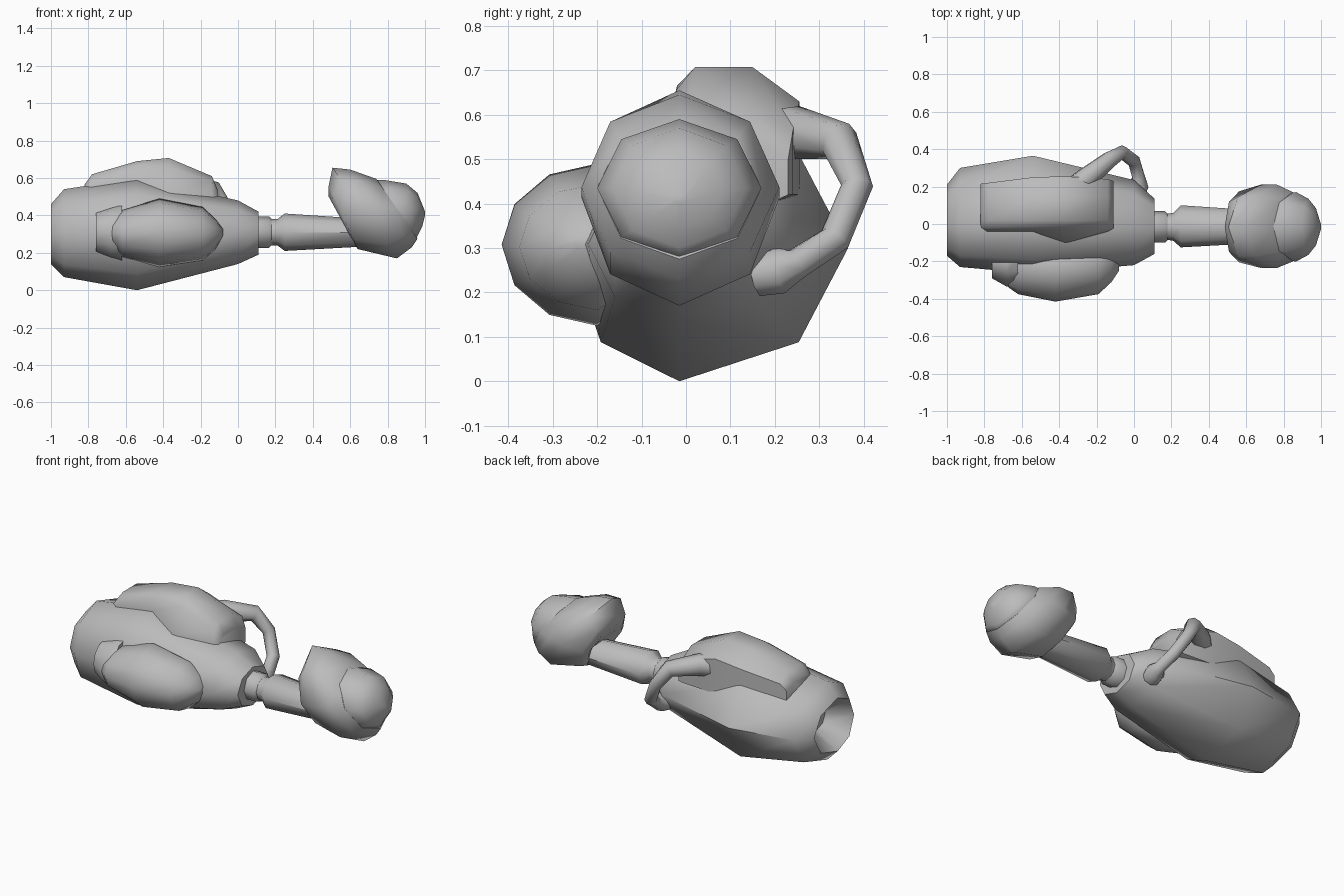
import bpy, bmesh, math
from mathutils import Vector

grey = bpy.data.materials.new("plain_grey")
grey.diffuse_color = (0.5, 0.5, 0.5, 1)
YC = -0.015  # shared axis of body, neck and head


def loft(name, rings, cap=True, angle=50):
    """Skin a list of equally long closed rings; close the ends."""
    bm = bmesh.new()
    rows = [[bm.verts.new(p) for p in r] for r in rings]
    n = len(rows[0])
    for a, b in zip(rows, rows[1:]):
        for i in range(n):
            j = (i + 1) % n
            bm.faces.new((a[i], a[j], b[j], b[i]))
    if cap:
        bm.faces.new(rows[0])
        bm.faces.new(rows[-1])
    bmesh.ops.remove_doubles(bm, verts=bm.verts, dist=0.0005)
    bmesh.ops.recalc_face_normals(bm, faces=bm.faces)
    me = bpy.data.meshes.new(name)
    bm.to_mesh(me)
    bm.free()
    ob = bpy.data.objects.new(name, me)
    bpy.context.collection.objects.link(ob)
    me.materials.append(grey)
    bpy.ops.object.select_all(action='DESELECT')
    ob.select_set(True)
    bpy.context.view_layer.objects.active = ob
    bpy.ops.object.shade_smooth_by_angle(angle=math.radians(angle))
    return ob


def oval(top, bottom, wf, wb, yc=YC, n=8):
    """Tilted oval ring: top and bottom are (x, z); wf / wb reach to -y / +y."""
    pts = []
    for k in range(n):
        a = 2 * math.pi * k / n
        t = (1 + math.cos(a)) / 2
        s = math.sin(a)
        pts.append((bottom[0] + (top[0] - bottom[0]) * t,
                    yc + s * (wb if s > 0 else wf),
                    bottom[1] + (top[1] - bottom[1]) * t))
    return pts


def upright(x, lo, hi, wf, wb, yc=YC, n=8):
    return oval((x, hi), (x, lo), wf, wb, yc, n)


# main body with a hollow rear end
loft("body", [upright(*r) for r in (
    (-0.86, 0.23, 0.37, 0.08, 0.10),
    (-1.0, 0.14, 0.46, 0.155, 0.225),
    (-0.93, 0.07, 0.54, 0.215, 0.315),
    (-0.54, 0.0, 0.60, 0.25, 0.38),
    (0.0, 0.14, 0.48, 0.205, 0.25),
    (0.11, 0.19, 0.42, 0.145, 0.15))])

# neck ring and shaft
loft("neck_ring", [upright(x, 0.31 - r, 0.31 + r, r, r) for x, r in (
    (0.08, 0.085), (0.165, 0.085), (0.18, 0.07), (0.21, 0.065))])
loft("shaft", [upright(*r) for r in (
    (0.18, 0.24, 0.38, 0.07, 0.07), (0.21, 0.24, 0.38, 0.075, 0.075),
    (0.25, 0.21, 0.41, 0.11, 0.115), (0.70, 0.235, 0.38, 0.085, 0.085))])

# tilted cup at the tip, with the rounded tip inside
loft("tip_cup", [oval(*r) for r in (
    ((0.53, 0.43), (0.60, 0.35), 0.09, 0.09),
    ((0.485, 0.50), (0.61, 0.27), 0.15, 0.15),
    ((0.485, 0.56), (0.64, 0.22), 0.19, 0.19),
    ((0.505, 0.655), (0.85, 0.17), 0.22, 0.225),
    ((0.60, 0.645), (0.93, 0.23), 0.22, 0.225),
    ((0.74, 0.595), (0.96, 0.275), 0.185, 0.185))])
loft("tip_dome", [oval(*r) for r in (
    ((0.70, 0.585), (0.88, 0.27), 0.18, 0.18),
    ((0.78, 0.59), (0.955, 0.28), 0.185, 0.185),
    ((0.90, 0.57), (0.965, 0.30), 0.15, 0.15),
    ((0.96, 0.52), (0.985, 0.34), 0.10, 0.10),
    ((1.0, 0.42), (1.0, 0.40), 0.012, 0.012))])

# rounded side pod and the band behind it
loft("side_pod", [upright(x, 0.31 - lo, 0.31 + hi, d, 0.06, -0.2, 12)
                  for x, lo, hi, d in (
    (-0.69, 0.02, 0.02, 0.11), (-0.67, 0.08, 0.07, 0.14),
    (-0.62, 0.135, 0.12, 0.175), (-0.42, 0.185, 0.18, 0.215),
    (-0.19, 0.15, 0.135, 0.175), (-0.12, 0.09, 0.07, 0.11),
    (-0.08, 0.02, 0.02, 0.05))])
loft("pod_band", [oval(*r, -0.18, 12) for r in (
    ((-0.74, 0.42), (-0.74, 0.20), 0.05, 0.05),
    ((-0.76, 0.42), (-0.76, 0.20), 0.11, 0.05),
    ((-0.68, 0.445), (-0.68, 0.17), 0.155, 0.05),
    ((-0.62, 0.46), (-0.62, 0.15), 0.13, 0.05))])

# top cover: x, front edge y, front edge z, top z, shoulder z, back edge y
cover = []
for x, yf, zf, zt, zs, yb in ((-0.82, -0.04, 0.50, 0.565, 0.54, 0.215),
                              (-0.78, -0.04, 0.56, 0.62, 0.575, 0.22),
                              (-0.54, -0.04, 0.59, 0.69, 0.61, 0.25),
                              (-0.37, -0.105, 0.51, 0.707, 0.63, 0.255),
                              (-0.14, -0.04, 0.50, 0.61, 0.56, 0.24),
                              (-0.11, -0.03, 0.46, 0.54, 0.50, 0.23)):
    cover.append([(x, yf, zf), (x, -0.02, zf + (zt - zf) * 0.75), (x, 0.02, zt),
                  (x, 0.15, zt), (x, yb, zs), (x, yb, 0.42),
                  (x, 0.1, 0.36), (x, yf, 0.40)])
loft("top_cover", cover)

# curved grip from the cover down to the body
path = [(-0.32, 0.19, 0.55, 0.065), (-0.26, 0.24, 0.56, 0.062),
        (-0.13, 0.345, 0.54, 0.046), (-0.065, 0.385, 0.44, 0.036),
        (0.0, 0.335, 0.32, 0.036), (0.025, 0.25, 0.265, 0.036),
        (0.025, 0.21, 0.25, 0.055), (0.01, 0.16, 0.24, 0.05)]
grip = []
for i, p in enumerate(path):
    a, b = path[max(i - 1, 0)], path[min(i + 1, len(path) - 1)]
    d = (Vector(b[:3]) - Vector(a[:3])).normalized()
    u = d.cross(Vector((0.8, 0.5, -0.3))).normalized() if i == 0 else \
        (u - d * u.dot(d)).normalized()
    v = d.cross(u)
    grip.append([Vector(p[:3]) + p[3] * (math.cos(t) * u + math.sin(t) * v)
                 for t in (k * math.pi / 4 for k in range(8))])
loft("grip", grip)
